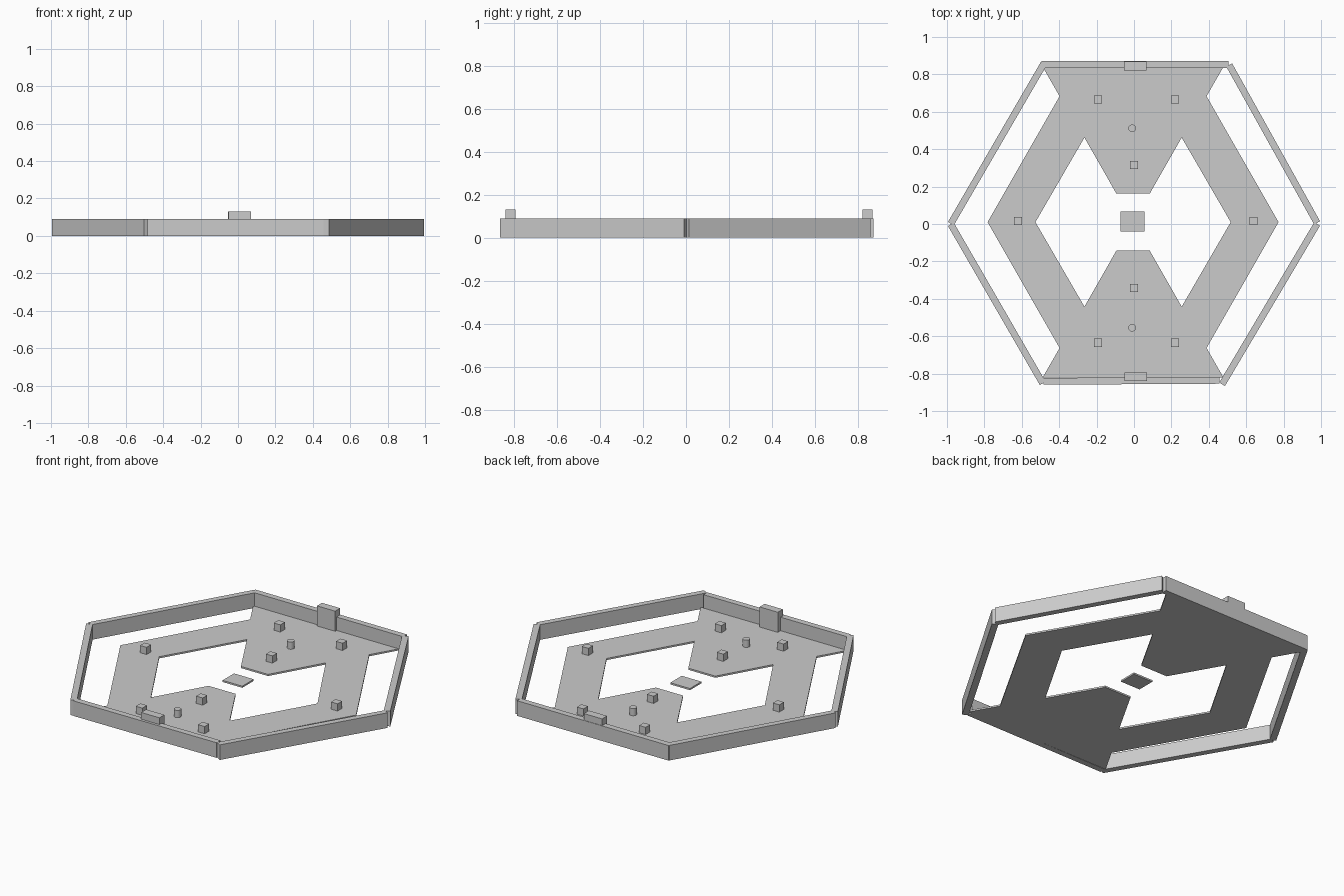
import bpy, math
from mathutils import Vector

cube = bpy.data.objects.get("Cube")
if cube:
    bpy.data.objects.remove(cube, do_unlink=True)

GREY = (0.6, 0.6, 0.6, 1.0)
grey = bpy.data.materials.new("plain grey")
grey.use_nodes = True
grey.diffuse_color = GREY
grey.node_tree.nodes["Principled BSDF"].inputs["Base Color"].default_value = GREY

FLOOR = 0.01   # floor thickness
WALL = 0.09    # wall height
THICK = 0.036  # wall thickness


def box(name, centre, size, z0=0.0, angle=0.0):
    bpy.ops.mesh.primitive_cube_add(size=1, location=(*centre, z0 + size[2] / 2),
                                    rotation=(0, 0, angle))
    ob = bpy.context.object
    ob.name = name
    ob.scale = size
    ob.data.materials.append(grey)
    return ob


def wall(name, start, end):
    a, b = Vector(start), Vector(end)
    d = b - a
    box(name, (a + b) / 2, (d.length, THICK, WALL), 0, math.atan2(d.y, d.x))


# Floor: one quarter outline, mirrored both ways and thickened
quarter = [(0, .152), (.089, .152), (.26, .452), (.522, 0),
           (.778, 0), (.393, .673), (.483, .83), (0, .83)]
mesh = bpy.data.meshes.new("floor")
mesh.from_pydata([(x, y, 0) for x, y in quarter], [], [range(len(quarter))])
mesh.materials.append(grey)
floor = bpy.data.objects.new("floor", mesh)
floor.location = (-0.005, 0.01, FLOOR)
bpy.context.collection.objects.link(floor)
mirror = floor.modifiers.new("mirror", "MIRROR")
mirror.use_axis = (True, True, False)
solid = floor.modifiers.new("thickness", "SOLIDIFY")
solid.thickness = FLOOR
solid.offset = -1

# Loose tile in the central opening
box("centre_tile", (-0.008, 0.013), (0.13, 0.108, FLOOR))

# Six perimeter walls
wall("back_wall", (-0.495, 0.853), (0.505, 0.853))
wall("front_wall", (-0.485, -0.841), (0.457, -0.836))
wall("back_right_wall", (-0.979, 0.002), (-0.482, 0.858))
wall("back_left_wall", (0.979, 0.006), (0.509, 0.85))
wall("front_right_wall", (-0.979, -0.002), (-0.488, -0.852))
wall("front_left_wall", (0.979, 0.0), (0.471, -0.857))

# Raised blocks in the middle of the front and back walls
box("back_block", (0.006, 0.845), (0.12, 0.047, 0.13))
box("front_block", (0.01, -0.817), (0.12, 0.047, 0.13))

# Small cubes standing on the floor
spots = [(0, 0.315), (0, -0.342), (-0.62, 0.015), (0.64, 0.015)]
spots += [(x, y) for x in (-0.193, 0.218) for y in (0.665, -0.635)]
for i, spot in enumerate(spots):
    box(f"floor_cube_{i + 1}", spot, (0.043, 0.043, 0.043), FLOOR)

# Small round pegs
for name, y in (("back_peg", 0.512), ("front_peg", -0.555)):
    bpy.ops.mesh.primitive_cylinder_add(vertices=32, radius=0.02, depth=0.043,
                                        location=(-0.01, y, FLOOR + 0.0215))
    peg = bpy.context.object
    peg.name = name
    peg.data.materials.append(grey)
    bpy.ops.object.shade_smooth_by_angle()
